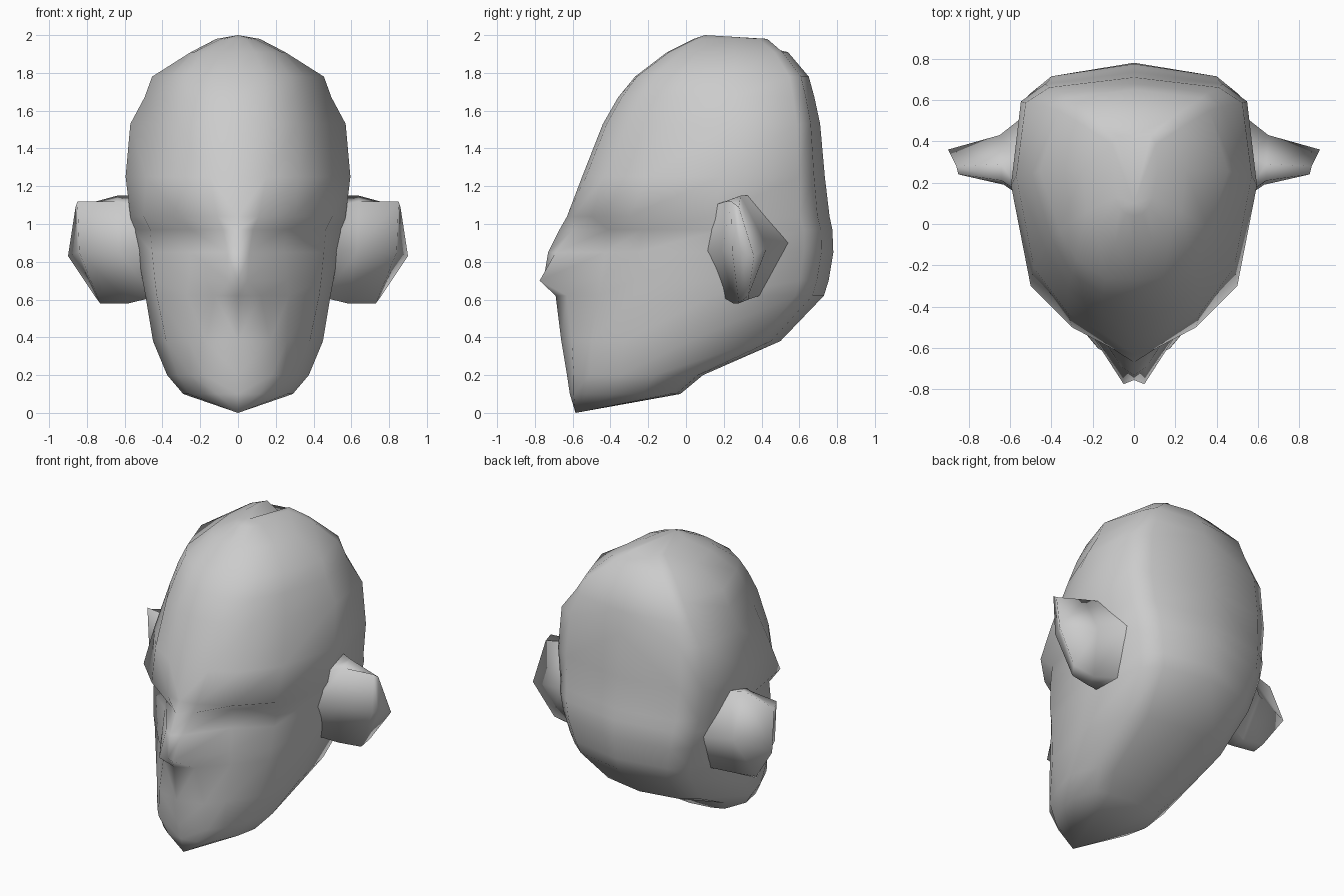
import bpy, bmesh

clay = bpy.data.materials.new("clay grey")
clay.diffuse_color = (0.6, 0.6, 0.6, 1)


def mix(a, b, t):
    return a + (b - a) * t


def make_object(name, rings, closed, start=None, end=None):
    """Skin a stack of half or closed rings, with optional end points."""
    bm = bmesh.new()
    loops = [[bm.verts.new(p) for p in ring] for ring in rings]
    n = len(loops[0])
    spans = range(n if closed else n - 1)
    for low, high in zip(loops, loops[1:]):
        for i in spans:
            j = (i + 1) % n
            bm.faces.new((low[i], low[j], high[j], high[i]))
    for tip, loop in ((start, loops[0]), (end, loops[-1])):
        if tip:
            v = bm.verts.new(tip)
            for i in spans:
                bm.faces.new((v, loop[i], loop[(i + 1) % n]))
    bmesh.ops.recalc_face_normals(bm, faces=bm.faces)
    mesh = bpy.data.meshes.new(name)
    bm.to_mesh(mesh)
    bm.free()
    mesh.materials.append(clay)
    obj = bpy.data.objects.new(name, mesh)
    bpy.context.collection.objects.link(obj)
    mirror = obj.modifiers.new("mirror", "MIRROR")
    mirror.use_clip = True
    mirror.merge_threshold = 0.001
    for poly in mesh.polygons:
        poly.use_smooth = True
    return obj


# Head levels: z, front y, back y, half width, then muzzle, eye and temple (x, y)
LEVELS = [
    (0.10, -.615, -.03, .29, .11, -.595, .19, -.53, .26, -.38),
    (0.20, -.63, 0.09, .375, .18, -.595, .25, -.51, .32, -.35),
    (0.38, -.66, 0.50, .45, .17, -.605, .26, -.50, .38, -.33),
    (0.62, -.69, 0.73, .49, .12, -.63, .27, -.46, .43, -.28),
    (0.70, -.755, .755, .505, .05, -.775, .26, -.45, .44, -.28),
    (0.85, -.73, 0.78, .53, .06, -.69, .25, -.43, .455, -.26),
    (0.97, -.67, 0.775, .555, .08, -.60, .25, -.41, .465, -.23),
    (1.04, -.63, .76, .57, .11, -.60, .30, -.50, .50, -.30),
    (1.25, -.55, .735, .595, .15, -.53, .32, -.43, .485, -.21),
    (1.53, -.44, 0.71, .57, .16, -.42, .32, -.31, .435, -.11),
    (1.67, -.36, 0.68, .495, .15, -.34, .30, -.24, .40, -.07),
    (1.78, -.27, 0.65, .455, .14, -.26, .28, -.17, .36, -.03),
    (1.91, -.10, 0.54, .25, .09, -.09, .18, -.03, .23, .06),
    (1.98, 0.04, 0.43, .115, .04, .05, .07, .08, .09, .13),
]
rings = []
for z, front, back, w, x1, y1, x2, y2, x3, y3 in LEVELS:
    t = min(1, z / 0.85)
    corner = .80 if 1.7 < z < 1.8 else .86 if 1.6 < z < 1.7 else mix(.78, .92, t)
    crown = z > 1.95  # the rear of the crown dips along the centre line
    rings.append([
        (0, front, z), (x1, y1, z), (x2, y2, z), (x3, y3, z),
        (w, mix(y3, back, 0.42), z),
        (w * corner, mix(y3, back, 0.85), z),
        (w * mix(.50, .72, t), mix(y3, back, 1.0 if crown else 0.94), z),
        (0, back, z - (0.045 if crown else 0)),
    ])
make_object("head", rings, False, (0, -.585, 0), (0, .10, 2.0))

# Ears: thin shells that taper out of the sides of the head
ear_rings = [
    [(.455, .20, .61), (.50, .10, .86), (.55, .15, 1.10),
     (.56, .33, 1.15), (.51, .54, .90), (.45, .39, .62)],
    [(.58, .25, .58), (.63, .19, .86), (.64, .21, 1.12),
     (.64, .29, 1.15), (.65, .43, .88), (.60, .33, .60)],
    [(.73, .28, .58), (.84, .245, .85), (.85, .24, 1.12),
     (.86, .28, 1.09), (.90, .36, .83), (.76, .33, .62)],
]
make_object("ears", ear_rings, True, None, (.85, .29, .85))
